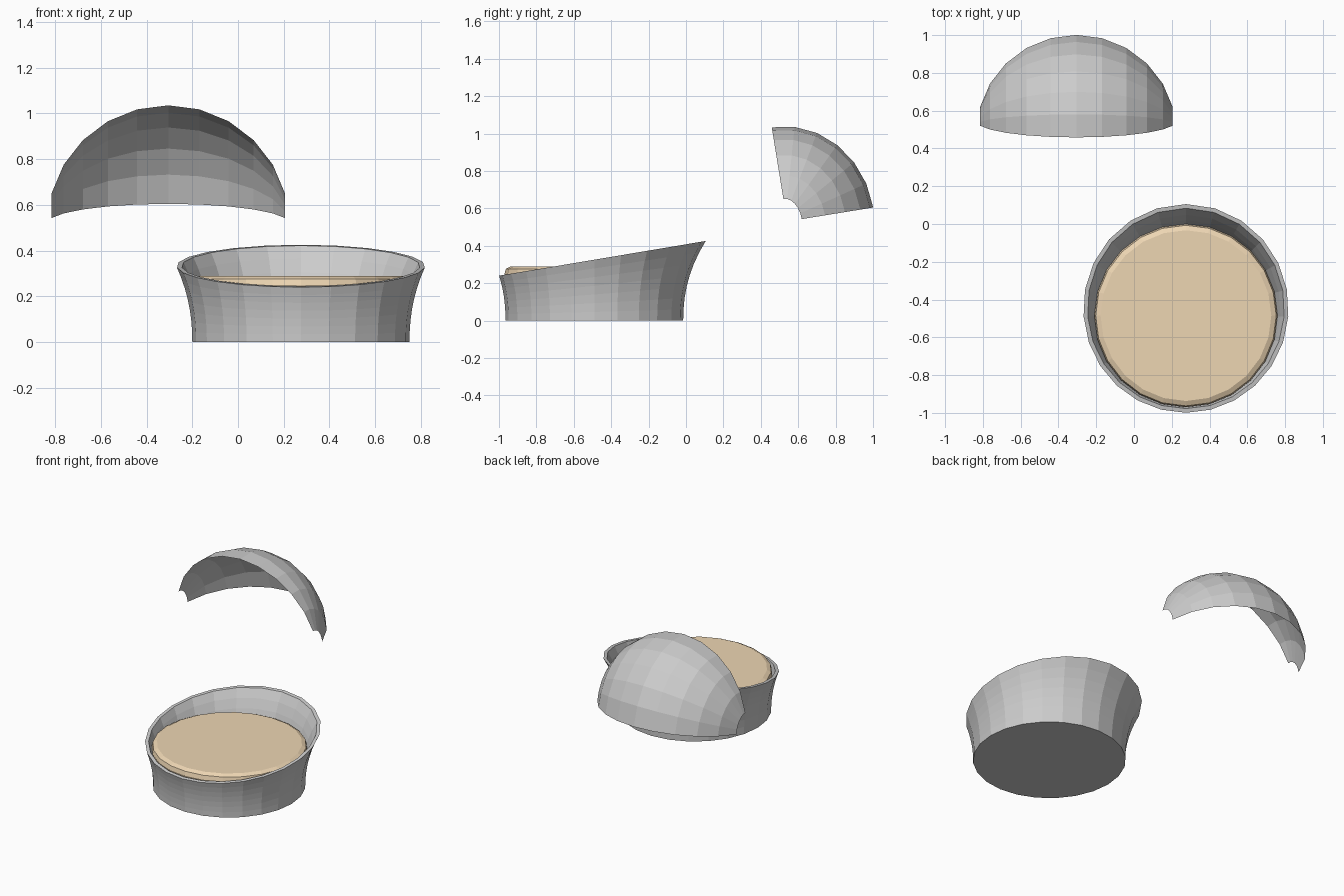
import bpy, bmesh
from math import sin, cos, pi, radians

if "Cube" in bpy.data.objects:
    bpy.data.objects.remove(bpy.data.objects["Cube"])

SIDES = 24


def make_object(name, verts, faces):
    mesh = bpy.data.meshes.new(name)
    mesh.from_pydata(verts, [], faces)
    bm = bmesh.new()
    bm.from_mesh(mesh)
    bmesh.ops.recalc_face_normals(bm, faces=bm.faces)
    bm.to_mesh(mesh)
    bm.free()
    obj = bpy.data.objects.new(name, mesh)
    bpy.context.collection.objects.link(obj)
    return obj


def bridge(rows, cols, closed):
    """Quads joining consecutive rows of points."""
    faces = []
    for i in range(rows - 1):
        for j in range(cols if closed else cols - 1):
            k = (j + 1) % cols
            faces.append((i * cols + j, i * cols + k,
                          (i + 1) * cols + k, (i + 1) * cols + j))
    return faces


def lathe_caps(rows):
    last = (rows - 1) * SIDES
    return [tuple(range(SIDES)), tuple(range(last, last + SIDES))]


# Basket: flared wall with a slanted rim, higher at the back
CX, CY = 0.275, -0.49
WALL, STEPS = 0.022, 7


def flare(z):
    return 0.475 + 0.12 * (z / 0.425) ** 2.2


def rim_height(a):
    z = 0.33
    for _ in range(30):
        z = 0.24 + 0.168 * (CY + flare(z) * sin(a) + 1.0)
    return z


angles = [2 * pi * j / SIDES for j in range(SIDES)]
levels = [(i / STEPS, 0) for i in range(STEPS + 1)]
levels += [(i / STEPS, WALL) for i in range(STEPS, -1, -1)]
verts = []
for t, inset in levels:
    for a in angles:
        top = rim_height(a)
        z = t * top
        if inset:
            z = max(z, 0.02)
        r = flare(z) - inset
        if inset and t == 1:
            z -= 0.168 * inset * sin(a)  # keep the rim in the slanted plane
        verts.append((CX + r * cos(a), CY + r * sin(a), z))
make_object("basket", verts, bridge(len(levels), SIDES, True) + lathe_caps(len(levels)))

# Cushion: disc with a softened edge
profile = [(0.455, 0.19), (0.475, 0.22), (0.485, 0.25), (0.478, 0.277), (0.452, 0.29)]
verts = [(CX + r * cos(a), -0.485 + r * sin(a), z) for r, z in profile for a in angles]
cushion = make_object("cushion", verts,
                      bridge(len(profile), SIDES, True) + lathe_caps(len(profile)))
tan = bpy.data.materials.new("tan_fabric")
tan.diffuse_color = (0.85, 0.67, 0.45, 1)
tan.use_nodes = True
tan.node_tree.nodes["Principled BSDF"].inputs["Base Color"].default_value = tan.diffuse_color
cushion.data.materials.append(tan)

# Hood: thin quarter dome, its poles along x cut open
R, TILT = 0.522, radians(9.2)
verts = []
for i in range(1, 12):
    p = radians(15 * i)
    ring = R * sin(p)
    for j in range(7):
        q = radians(15 * j)
        u = (ring - 0.055) * cos(q)
        v = (ring - 0.012) * sin(q)
        verts.append((-0.305 - 0.528 * cos(p),
                      0.54 + u * cos(TILT) - v * sin(TILT),
                      0.53 + u * sin(TILT) + v * cos(TILT)))
make_object("hood", verts, bridge(11, 7, False))
